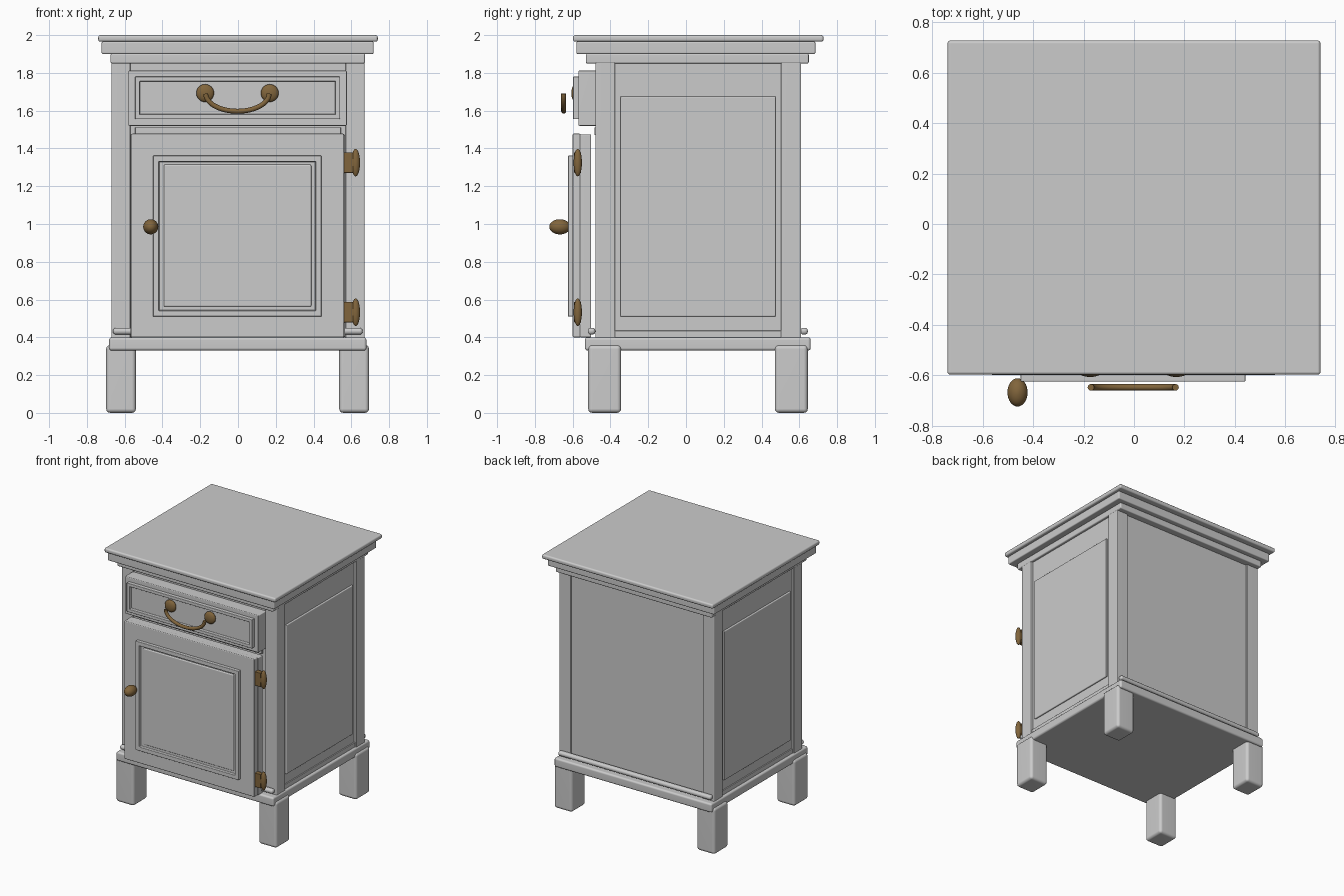
import bpy
import bmesh
import math
from mathutils import Matrix, Vector

if "Cube" in bpy.data.objects:
    bpy.data.objects.remove(bpy.data.objects["Cube"], do_unlink=True)


def make_material(name, colour):
    mat = bpy.data.materials.new(name)
    mat.use_nodes = True
    mat.diffuse_color = colour
    mat.node_tree.nodes["Principled BSDF"].inputs["Base Color"].default_value = colour
    return mat


paint = make_material("pale grey paint", (0.6, 0.6, 0.6, 1))
brass = make_material("aged brass", (0.22, 0.13, 0.045, 1))


def finish(obj, mat):
    """Assign the colour and smooth the rounded edges only."""
    obj.data.materials.append(mat)
    bpy.ops.object.select_all(action="DESELECT")
    bpy.context.view_layer.objects.active = obj
    obj.select_set(True)
    bpy.ops.object.shade_smooth_by_angle(angle=math.radians(40))
    return obj


def from_bmesh(name, bm, mat):
    mesh = bpy.data.meshes.new(name)
    bm.to_mesh(mesh)
    bm.free()
    obj = bpy.data.objects.new(name, mesh)
    bpy.context.collection.objects.link(obj)
    finish(obj, mat)
    normals = obj.modifiers.new("flat faces", "WEIGHTED_NORMAL")
    normals.keep_sharp = True
    return obj


def box(name, x, y, z, bevel=0.006, mat=paint, rim=0, depth=0):
    """Rounded box from ranges; rim and depth sink a panel into its front."""
    bm = bmesh.new()
    bmesh.ops.create_cube(bm, size=1)
    for v in bm.verts:
        v.co = Vector([r[0] if c < 0 else r[1] for c, r in zip(v.co, (x, y, z))])
    if rim:
        bm.normal_update()
        front = min(bm.faces, key=lambda f: f.normal.y)
        bmesh.ops.inset_individual(bm, faces=[front], thickness=rim)
        ring = list(front.verts)
        walls = bmesh.ops.extrude_discrete_faces(bm, faces=[front])["faces"]
        bmesh.ops.translate(bm, verts=walls[0].verts[:], vec=(0, depth, 0))
    if bevel:
        sharp = [e for e in bm.edges if e.calc_face_angle(0) > 0.5]
        bmesh.ops.bevel(bm, geom=sharp, offset=bevel, segments=3, profile=0.5,
                        affect="EDGES", clamp_overlap=True)
    return from_bmesh(name, bm, mat)


def ellipsoid(name, centre, radii, mat=brass):
    bm = bmesh.new()
    bmesh.ops.create_uvsphere(bm, u_segments=32, v_segments=16, radius=1,
                              matrix=Matrix.LocRotScale(centre, None, radii))
    return from_bmesh(name, bm, mat)


# Stepped top
box("top_slab", (-0.74, 0.74), (-0.598, 0.728), (1.965, 2), 0.012)
box("top_moulding", (-0.722, 0.718), (-0.58, 0.685), (1.9, 1.966), 0.008)
box("top_lower_moulding", (-0.675, 0.672), (-0.53, 0.65), (1.85, 1.901), 0.008)

# Carcass, corner posts, side panels and rails
box("carcass", (-0.652, 0.652), (-0.468, 0.597), (0.39, 1.86), 0)
for side, s in (("right", -1), ("left", 1)):
    xs = sorted((s * 0.57, s * 0.67))
    box(f"front_{side}_post", xs, (-0.48, -0.375), (0.38, 1.86))
    box(f"back_{side}_post", xs, (0.503, 0.61), (0.38, 1.86))
    box(f"{side}_side_panel", sorted((s * 0.64, s * 0.664)),
        (-0.348, 0.475), (0.51, 1.675))
    box(f"{side}_bottom_rail", sorted((s * 0.64, s * 0.66)),
        (-0.38, 0.51), (0.39, 0.435), 0.003)
box("front_rail", (-0.545, 0.545), (-0.485, -0.46), (1.47, 1.512), 0.003)

# Base moulding, beads and feet
box("base_moulding", (-0.682, 0.68), (-0.535, 0.66), (0.33, 0.4), 0.014)
for end, y in (("front", -0.5), ("back", 0.625)):
    box(f"{end}_bead", (-0.662, 0.66), (y - 0.02, y + 0.02), (0.415, 0.45), 0.015)
for end, y in (("front", (-0.518, -0.343)), ("back", (0.47, 0.645))):
    box(f"{end}_right_foot", (-0.698, -0.54), y, (0, 0.36), 0.022)
    box(f"{end}_left_foot", (0.536, 0.694), y, (0, 0.36), 0.022)

# Drawer
box("drawer_front", (-0.58, 0.576), (-0.57, -0.47), (1.52, 1.812))
box("drawer_frame", (-0.545, 0.54), (-0.598, -0.56), (1.555, 1.78), 0.003,
    rim=0.035, depth=0.024)

# Door with framed, raised panel
box("door_back", (-0.57, 0.566), (-0.562, -0.502), (0.4, 1.475))
box("door_front", (-0.565, 0.561), (-0.6, -0.558), (0.4, 1.478))
box("door_frame", (-0.45, 0.442), (-0.625, -0.59), (0.51, 1.362), 0.004,
    rim=0.045, depth=0.022)
box("door_panel", (-0.393, 0.388), (-0.612, -0.595), (0.562, 1.315), 0.008)

# Hinges
for level, z in (("lower", 0.533), ("upper", 1.325)):
    box(f"{level}_hinge_block", (0.56, 0.61), (-0.592, -0.555),
        (z - 0.054, z + 0.054), 0.002, brass)
    ellipsoid(f"{level}_hinge_cap", (0.623, -0.573, z), (0.023, 0.022, 0.073))

# Door knob
ellipsoid("door_knob", (-0.462, -0.668, 0.985), (0.04, 0.056, 0.04))

# Drawer pull: two rosettes and a hanging bail
for side, x in (("right", -0.174), ("left", 0.168)):
    ellipsoid(f"{side}_pull_rosette", (x, -0.585, 1.693), (0.047, 0.022, 0.047))

curve = bpy.data.curves.new("drawer_pull_bail", "CURVE")
curve.dimensions = "3D"
curve.bevel_depth = 0.013
curve.bevel_resolution = 4
curve.use_fill_caps = True
path = curve.splines.new("POLY")
steps = 32
path.points.add(steps)
for i, point in enumerate(path.points):
    a = math.pi * i / steps
    point.co = (-0.003 - 0.168 * math.cos(a), -0.648, 1.69 - 0.093 * math.sin(a), 1)
bail = bpy.data.objects.new("drawer_pull_bail", curve)
bpy.context.collection.objects.link(bail)
bpy.ops.object.select_all(action="DESELECT")
bpy.context.view_layer.objects.active = bail
bail.select_set(True)
bpy.ops.object.convert(target="MESH")
finish(bpy.context.object, brass)
